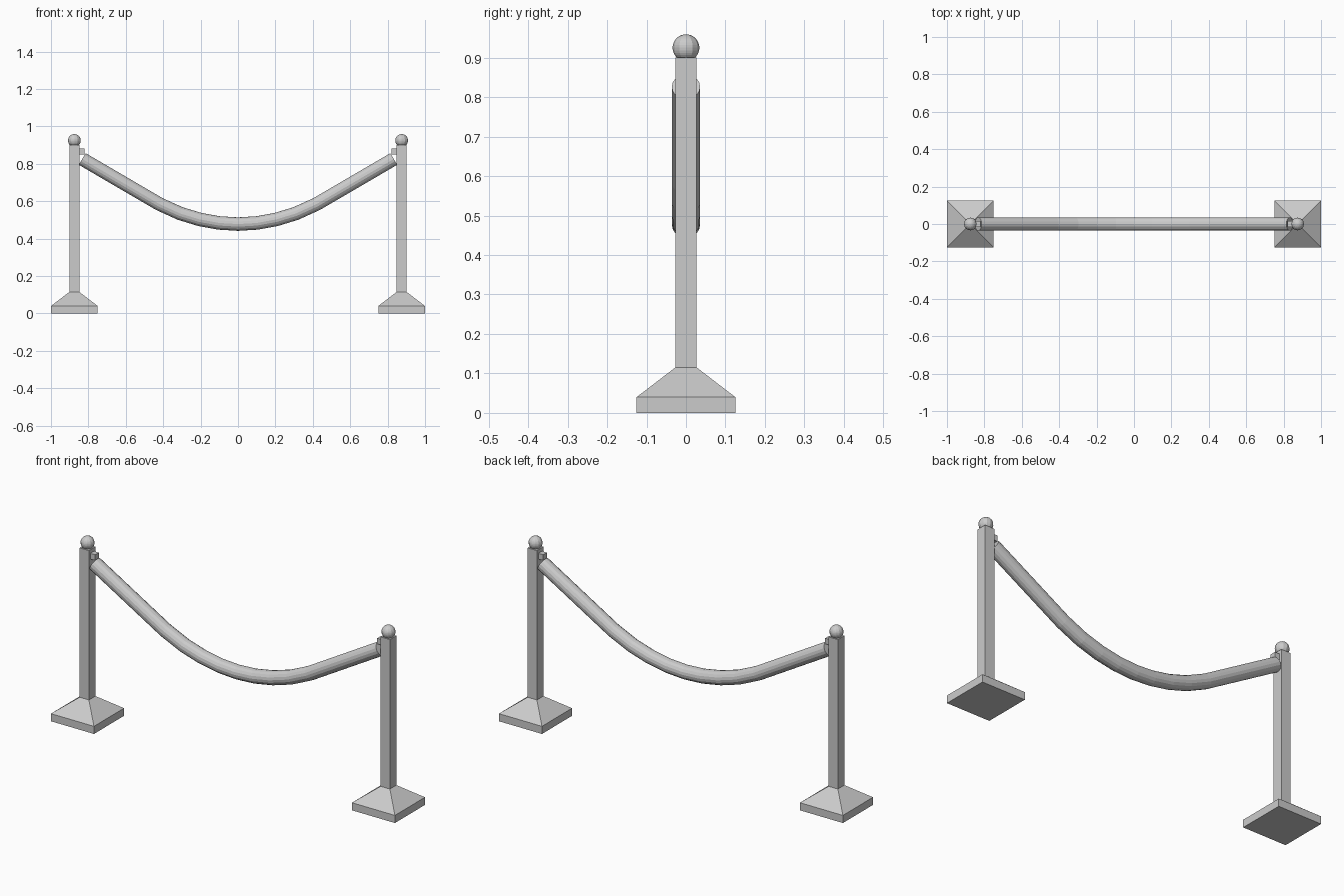
import bpy
import bmesh
from mathutils import Matrix, Vector

cube = bpy.data.objects.get("Cube")
if cube:
    bpy.data.objects.remove(cube, do_unlink=True)

# Single grey colour
grey = bpy.data.materials.new("plain_grey")
grey.use_nodes = True
GREY = (0.6, 0.6, 0.6, 1)
grey.diffuse_color = GREY
grey.node_tree.nodes["Principled BSDF"].inputs["Base Color"].default_value = GREY


def add_object(name, bm):
    mesh = bpy.data.meshes.new(name)
    bm.to_mesh(mesh)
    bm.free()
    mesh.materials.append(grey)
    obj = bpy.data.objects.new(name, mesh)
    bpy.context.collection.objects.link(obj)
    return obj


def box(bm, size, centre):
    mat = Matrix.Translation(centre) @ Matrix.Diagonal((*size, 1))
    return bmesh.ops.create_cube(bm, size=1, matrix=mat)["verts"]


POST_X, POST_W, POST_TOP = 0.875, 0.054, 0.9
BASE_W, SLAB_H, BASE_H = 0.25, 0.04, 0.115

for side, label in ((-1, "right"), (1, "left")):
    x = side * POST_X

    # Base: square slab whose top is extruded and tapered to the post
    bm = bmesh.new()
    box(bm, (BASE_W, BASE_W, SLAB_H), (x, 0, SLAB_H / 2))
    bm.normal_update()
    top = [f for f in bm.faces if f.normal.z > 0.9]
    new = bmesh.ops.extrude_face_region(bm, geom=top)["geom"]
    bmesh.ops.delete(bm, geom=top, context="FACES_ONLY")
    for v in (g for g in new if isinstance(g, bmesh.types.BMVert)):
        v.co.x = x + (v.co.x - x) * POST_W / BASE_W
        v.co.y *= POST_W / BASE_W
        v.co.z = BASE_H
    add_object(label + "_base", bm)

    # Square post
    bm = bmesh.new()
    box(bm, (POST_W, POST_W, POST_TOP - BASE_H), (x, 0, (POST_TOP + BASE_H) / 2))
    add_object(label + "_post", bm)

    # Ball finial
    bm = bmesh.new()
    bmesh.ops.create_uvsphere(bm, u_segments=12, v_segments=16, radius=0.034,
                              matrix=Matrix.Translation((x, 0, 0.925)))
    add_object(label + "_finial", bm)

    # Small block holding the rope
    bm = bmesh.new()
    box(bm, (0.03, 0.03, 0.03), (side * 0.835, 0, 0.866))
    add_object(label + "_rope_hook", bm)

# Hanging rope: straight ends and a rounded sag, mirrored about the middle
half = [(0.833, 0.826), (0.42, 0.585), (0.31, 0.535), (0.205, 0.503), (0.1, 0.484)]
path = [(-x, z) for x, z in half] + [(0, 0.478)] + [(x, z) for x, z in reversed(half)]
SIDES, RADIUS = 16, 0.036
bm = bmesh.new()
rings = []
for i, (x, z) in enumerate(path):
    before, after = path[max(i - 1, 0)], path[min(i + 1, len(path) - 1)]
    along = Vector((after[0] - before[0], 0, after[1] - before[1]))
    turn = Vector((1, 0, 0)).rotation_difference(along).to_matrix().to_4x4()
    mat = Matrix.Translation((x, 0, z)) @ turn @ Matrix.Rotation(1.5707963, 4, "Y")
    rings.append(bmesh.ops.create_circle(bm, segments=SIDES, radius=RADIUS, matrix=mat)["verts"])
for a, b in zip(rings, rings[1:]):
    for k in range(SIDES):
        n = (k + 1) % SIDES
        bm.faces.new((a[k], a[n], b[n], b[k]))
bm.faces.new(rings[0])
bm.faces.new(rings[-1])
bmesh.ops.recalc_face_normals(bm, faces=bm.faces)
add_object("rope", bm)
